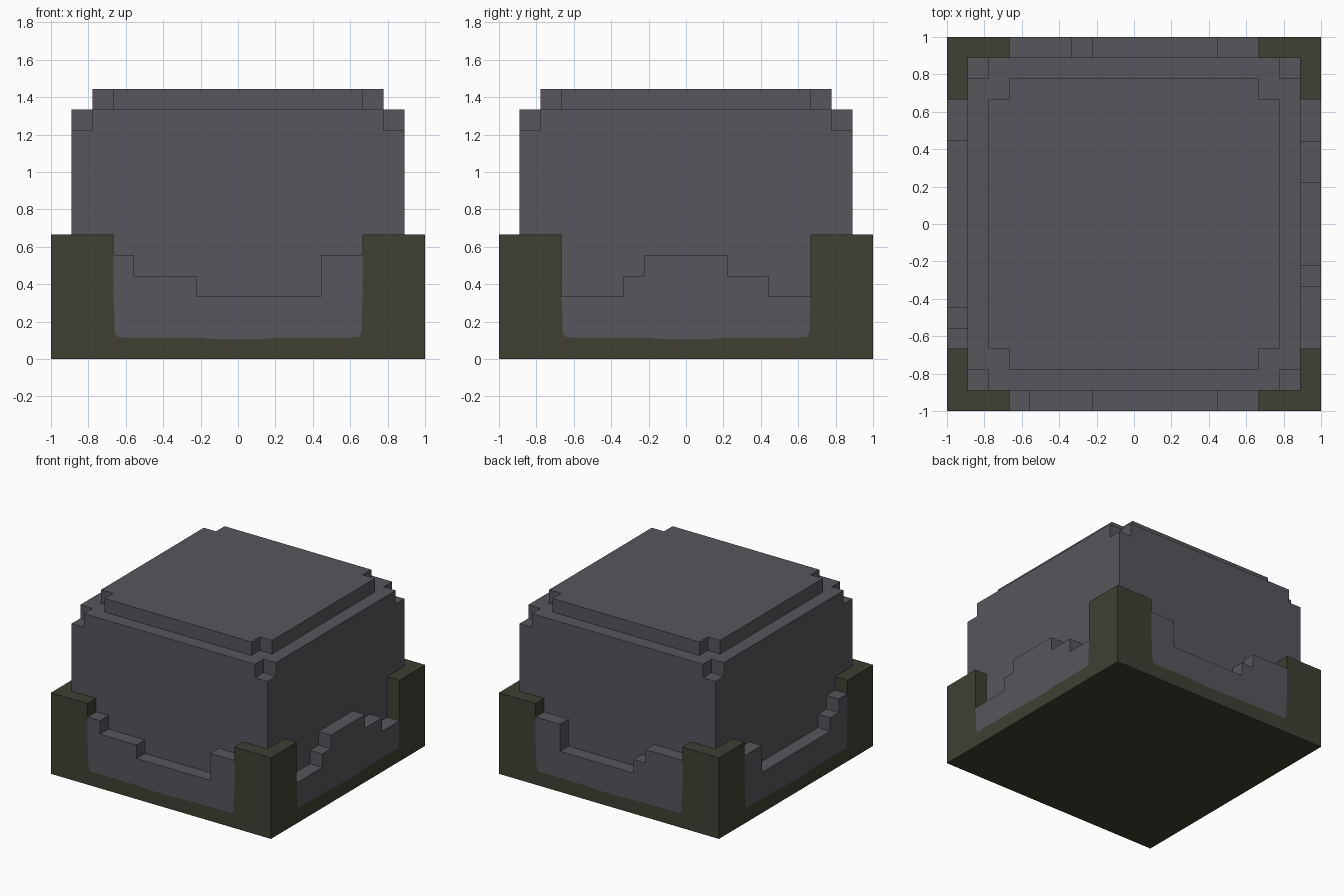
import bpy, bmesh, math
from mathutils import Matrix

if "Cube" in bpy.data.objects:
    bpy.data.objects.remove(bpy.data.objects["Cube"], do_unlink=True)

U = 1 / 9  # size of one block


def make_material(name, rgb):
    mat = bpy.data.materials.new(name)
    mat.use_nodes = True
    mat.diffuse_color = (*rgb, 1)
    mat.node_tree.nodes["Principled BSDF"].inputs["Base Color"].default_value = (*rgb, 1)
    return mat


STONE = make_material("grey stone", (0.097, 0.092, 0.106))
FRAME = make_material("dark olive", (0.051, 0.050, 0.034))


def prism(name, points, low, high, mat, matrix=Matrix()):
    """Extrude a flat outline (in block units) from low to high along local z."""
    bm = bmesh.new()
    face = bm.faces.new([bm.verts.new((x, y, low)) for x, y in points])
    top = bmesh.ops.extrude_face_region(bm, geom=[face])["geom"]
    bmesh.ops.translate(bm, vec=(0, 0, high - low),
                        verts=[g for g in top if isinstance(g, bmesh.types.BMVert)])
    bmesh.ops.transform(bm, matrix=Matrix.Scale(U, 4) @ matrix, verts=bm.verts)
    bmesh.ops.recalc_face_normals(bm, faces=bm.faces)
    mesh = bpy.data.meshes.new(name)
    bm.to_mesh(mesh)
    bm.free()
    mesh.materials.append(mat)
    obj = bpy.data.objects.new(name, mesh)
    bpy.context.collection.objects.link(obj)
    return obj


def square(r):
    return [(-r, -r), (r, -r), (r, r), (-r, r)]


def notched_square(r):
    """Square outline with a one-block notch at each corner."""
    s = r - 1
    return [(-s, -r), (s, -r), (s, -s), (r, -s), (r, s), (s, s),
            (s, r), (-s, r), (-s, s), (-r, s), (-r, -s), (-s, -s)]


# Core block with its stepped top
prism("base_plate", square(8), 0, 0.5, FRAME)
prism("body", square(8), 0.5, 11, STONE)
prism("upper_step", notched_square(8), 11, 12, STONE)
prism("top_slab", notched_square(7), 12, 13, STONE)

# Lower edge of the opening in the frame, from right to left, softly rounded
half = [(6, 3), (5.96, 2.6), (5.93, 1.35), (5.87, 1.14), (5.75, 1.05), (2.2, 1.03), (1, 0.96)]
opening = half + [(-x, z) for x, z in reversed(half)]

# Wall steps of each side: (start, height), left to right as seen from outside
walls = {
    "front": [(-6, 5), (-5, 4), (-2, 3), (4, 5)],
    "left": [(-6, 3), (-3, 4), (-2, 5), (2, 4), (4, 3)],
    "back": [(-6, 5), (-4, 3), (2, 4), (3, 5)],
    "right": [(-6, 5), (-4, 3), (4, 4), (5, 5)],
}

for i, (side, steps) in enumerate(walls.items()):
    # Stand the outline upright, then turn it to its side
    place = Matrix.Rotation(i * math.pi / 2, 4, "Z") @ Matrix.Rotation(math.pi / 2, 4, "X")

    # Frame: two corner posts joined by a sill; front and back own the corners
    w = 9 if i % 2 == 0 else 8
    outline = [(-w, 0), (w, 0), (w, 6), (6, 6)] + opening + [(-6, 6), (-w, 6)]
    prism(side + "_frame", outline, 8, 9, FRAME, place)

    # Stepped stone wall filling the frame
    stairs = []
    ends = [s for s, _ in steps[1:]] + [6]
    for (start, height), end in zip(steps, ends):
        stairs += [(start, height), (end, height)]
    outline = stairs + opening
    outline = [p for k, p in enumerate(outline) if p != outline[k - 1]]
    prism(side + "_wall", outline, 8, 9, STONE, place)
